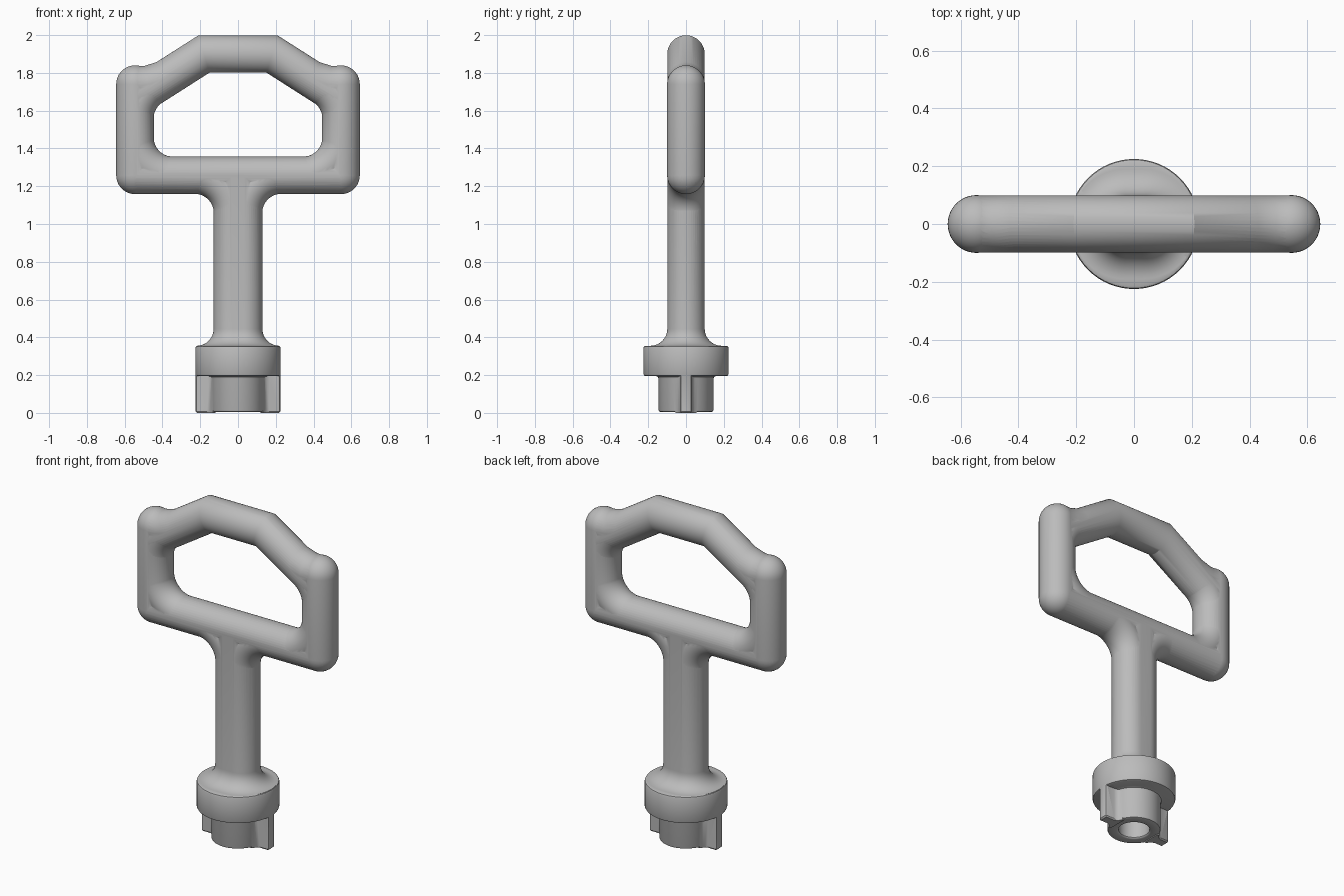
import bpy, bmesh, math
from mathutils import Vector

if "Cube" in bpy.data.objects:
    bpy.data.objects.remove(bpy.data.objects["Cube"])

SEG = 48
metal = bpy.data.materials.new("grey metal")
metal.diffuse_color = (0.5, 0.5, 0.5, 1)
metal.use_nodes = True
metal.node_tree.nodes["Principled BSDF"].inputs["Base Color"].default_value = metal.diffuse_color


def loft(name, rings):
    """Closed solid from equal-length rings, with flat end caps."""
    bm = bmesh.new()
    vs = [[bm.verts.new(p) for p in r] for r in rings]
    n = len(rings[0])
    for a, b in zip(vs, vs[1:]):
        for i in range(n):
            j = (i + 1) % n
            bm.faces.new((a[i], a[j], b[j], b[i]))
    bm.faces.new(vs[0][::-1])
    bm.faces.new(vs[-1])
    return finish(name, bm)


def finish(name, bm):
    bmesh.ops.recalc_face_normals(bm, faces=bm.faces)
    me = bpy.data.meshes.new(name)
    bm.to_mesh(me)
    bm.free()
    me.materials.append(metal)
    ob = bpy.data.objects.new(name, me)
    bpy.context.collection.objects.link(ob)
    return ob


def tube(name, path, r):
    """Round-ended tube along a path of (x, z) points, with mitred bends."""
    pts = [Vector((x, 0, z)) for x, z in path]
    dirs = [(b - a).normalized() for a, b in zip(pts, pts[1:])]

    def ring(c, normal, rad, stretch=1.0):
        side = Vector((normal.z, 0, -normal.x))
        return [c + side * (rad * stretch * math.cos(t)) + Vector((0, rad * math.sin(t), 0))
                for t in (2 * math.pi * i / SEG for i in range(SEG))]

    caps = [math.radians(a) for a in (88, 80, 70, 60, 50, 40, 30, 20, 10)]
    rings = [ring(pts[0] - dirs[0] * r * math.sin(a), dirs[0], r * math.cos(a)) for a in caps]
    rings.append(ring(pts[0], dirs[0], r))
    for p, d0, d1 in zip(pts[1:-1], dirs, dirs[1:]):
        m = (d0 + d1).normalized()
        rings.append(ring(p, m, r, 1 / m.dot(d0)))
    rings.append(ring(pts[-1], dirs[-1], r))
    rings += [ring(pts[-1] + dirs[-1] * r * math.sin(a), dirs[-1], r * math.cos(a))
              for a in reversed(caps)]
    return loft(name, rings)


def arc(cx, cz, r, a0, a1, n=12):
    return [(cx + r * math.cos(math.radians(a0 + (a1 - a0) * i / n)),
             cz + r * math.sin(math.radians(a0 + (a1 - a0) * i / n))) for i in range(n + 1)]


def lathe(name, profile):
    """Revolve a closed (radius, z) profile whose ends lie on the axis."""
    bm = bmesh.new()
    vs = [bm.verts.new((r, 0, z)) for r, z in profile]
    es = [bm.edges.new(e) for e in zip(vs, vs[1:])]
    bmesh.ops.spin(bm, geom=vs + es, cent=(0, 0, 0), axis=(0, 0, 1),
                   angle=2 * math.pi, steps=64, use_duplicate=False)
    bmesh.ops.remove_doubles(bm, verts=bm.verts, dist=1e-5)
    return finish(name, bm)


parts = []
X, ZB, ZT, TOP = 0.545, 1.258, 1.74, 1.9
SX, SLOPE = 0.18, math.radians(32.5)
ZS = TOP - (X - SX) * math.tan(SLOPE)

# Grip: lower bar and the angled upper rail
parts.append(tube("lower_bar", [(-X, ZB), (X, ZB)], 0.0995))
parts.append(tube("upper_rail", [(-X, ZS), (-SX, TOP), (SX, TOP), (X, ZS)], 0.0990))

# Mirrored side bars, shoulders and filleted corners
turn = math.pi / 2 - SLOPE
tl = 0.2 * math.tan(turn / 2)
for s in (-1, 1):
    def mir(p):
        return [(s * x, z) for x, z in p]
    parts.append(tube("side_bar", mir([(X, ZB), (X, ZT)]), 0.1))
    parts.append(tube("shoulder", mir([(X, ZT - 0.001), (0.478, ZT - 0.001), (0.387, 1.768)]), 0.0985))
    parts.append(tube("lower_corner", mir(arc(X - 0.2, ZB + 0.2, 0.2, -90, 0)), 0.0985))
    parts.append(tube("upper_corner", mir(arc(X - 0.2, ZS - tl, 0.2, 0, math.degrees(turn))), 0.0980))
    parts.append(tube("neck_fillet", mir(arc(0.23, ZB - 0.2, 0.2, 90, 180)), 0.0980))


# Shaft: stadium section flaring into the collar
def stadium(r, z, h=0.03):
    out = []
    for i in range(SEG + 2):
        left = i > SEG // 2
        t = math.pi * (i - left) / (SEG // 2) - math.pi / 2
        out.append(Vector(((-h if left else h) + r * math.cos(t), r * math.sin(t), z)))
    return out


flare = [(0.19 - 0.091 * math.sin(a), 0.445 - 0.09 * math.cos(a))
         for a in (math.pi / 2 * i / 10 for i in range(11))]
parts.append(loft("shaft", [stadium(0.19, 0.33)] + [stadium(r, z) for r, z in flare]
                  + [stadium(0.099, ZB)]))

# Collar and hollow boss
b = 0.01
parts.append(lathe("collar_and_boss", [
    (0, 0.19), (0.085, 0.19), (0.085, 0.012), (0.088, 0.008), (0.095, 0.005),
    (0.135, 0.005), (0.142, 0.008), (0.145, 0.015), (0.145, 0.18), (0.149, 0.191), (0.16, 0.195),
    (0.225 - b, 0.195), (0.222, 0.198), (0.225, 0.195 + b),
    (0.225, 0.355 - b), (0.222, 0.352), (0.225 - b, 0.355), (0, 0.355)]))

# Two drive lugs with flared roots
for s in (-1, 1):
    half = [(0.12, 0.06), (0.132, 0.06), (0.14, 0.045), (0.15, 0.035), (0.165, 0.03), (0.213, 0.03),
            (0.220, 0.027), (0.2235, 0.02)]
    outline = half + [(0.2245, 0)] + [(x, -y) for x, y in reversed(half)]
    inner = [(min(x, 0.2165), max(-0.024, min(0.024, y)) if x > 0.16 else y * 0.9) for x, y in outline]
    parts.append(loft("drive_lug", [[Vector((s * x, y, z)) for x, y in o]
                                    for o, z in ((inner, 0), (outline, 0.007), (outline, 0.21))]))

# Fuse everything into one solid
key = parts[0]
key.name = "handled_key"
for p in parts[1:]:
    m = key.modifiers.new("union", 'BOOLEAN')
    m.operation = 'UNION'
    m.solver = 'MANIFOLD'
    m.object = p
bpy.context.view_layer.update()
fused = bpy.data.meshes.new_from_object(key.evaluated_get(bpy.context.evaluated_depsgraph_get()))
key.modifiers.clear()
key.data = fused
for p in parts[1:]:
    bpy.data.objects.remove(p)
bpy.context.view_layer.objects.active = key
key.select_set(True)
bpy.ops.object.shade_smooth_by_angle(angle=math.radians(30))
